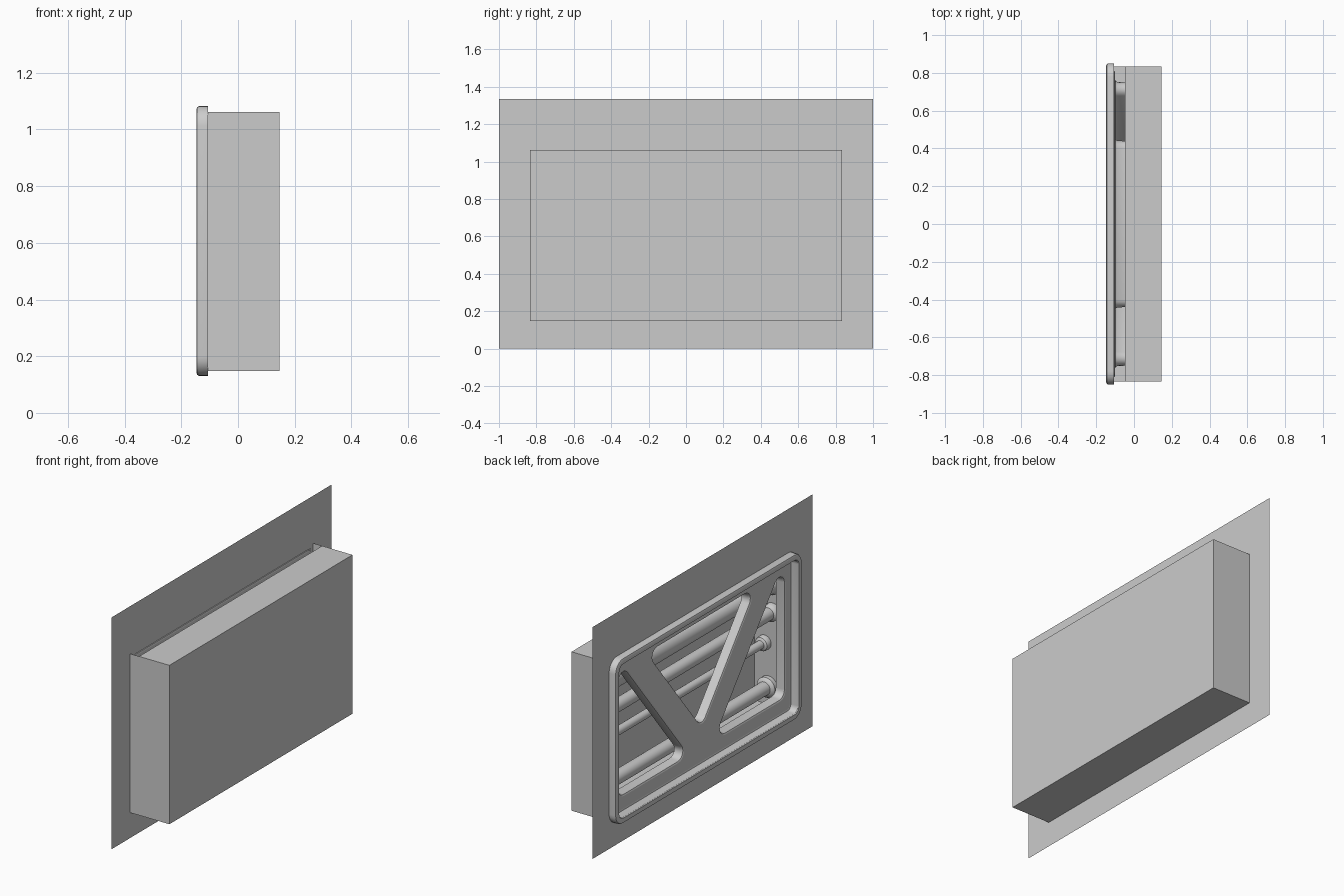
import bpy, bmesh, math
from mathutils import Vector

if "Cube" in bpy.data.objects:
    bpy.data.objects.remove(bpy.data.objects["Cube"])

grey = bpy.data.materials.new("light_grey")
grey.use_nodes = True
COLOUR = (0.6, 0.6, 0.6, 1)
grey.diffuse_color = COLOUR
grey.node_tree.nodes["Principled BSDF"].inputs["Base Color"].default_value = COLOUR

WALL_X, PANEL_X, TOP_X, BACK_X = -0.105, -0.10, -0.047, 0.146


def finish(name, bm, smooth=True):
    """Turn a bmesh into a shaded grey object."""
    mesh = bpy.data.meshes.new(name)
    bm.to_mesh(mesh)
    bm.free()
    mesh.materials.append(grey)
    obj = bpy.data.objects.new(name, mesh)
    bpy.context.collection.objects.link(obj)
    if smooth:
        bpy.ops.object.select_all(action='DESELECT')
        obj.select_set(True)
        bpy.context.view_layer.objects.active = obj
        bpy.ops.object.shade_smooth_by_angle(angle=math.radians(35))


def rounded(core, radius, x, steps=6):
    """Outline of a counter-clockwise y-z polygon grown by a radius."""
    points = []
    for i, corner in enumerate(core):
        here = Vector(corner)
        before = here - Vector(core[i - 1])
        after = Vector(core[(i + 1) % len(core)]) - here
        start = math.atan2(-before.x, before.y)
        turn = (math.atan2(-after.x, after.y) - start) % math.tau
        for k in range(steps + 1):
            a = start + turn * k / steps
            points.append(Vector((x, here.x + radius * math.cos(a),
                                  here.y + radius * math.sin(a))))
    return points


def loft(name, rings, caps=False):
    bm = bmesh.new()
    rows = [[bm.verts.new(p) for p in ring] for ring in rings]
    for a, b in zip(rows, rows[1:]):
        for i in range(len(a)):
            j = (i + 1) % len(a)
            bm.faces.new((a[i], a[j], b[j], b[i]))
    if caps:
        bm.faces.new(rows[0])
        bm.faces.new(rows[-1])
    bmesh.ops.recalc_face_normals(bm, faces=bm.faces)
    finish(name, bm)


def sheet(name, loops):
    """Flat sheet with holes, in the y-z plane."""
    bm = bmesh.new()
    for loop in loops:
        verts = [bm.verts.new(p) for p in loop]
        for i, v in enumerate(verts):
            bm.edges.new((verts[i - 1], v))
    bmesh.ops.triangle_fill(bm, edges=bm.edges[:], use_beauty=True, normal=(-1, 0, 0))
    finish(name, bm, smooth=False)


def rectangle(x, half, low, high):
    return [Vector((x, y, z)) for y, z in
            ((-half, low), (half, low), (half, high), (-half, high))]


# Wall sheet with the housing opening
sheet("wall", [rectangle(WALL_X, 1, 0, 1.335), rectangle(WALL_X, 0.81, 0.17, 1.04)])

# Raised rim around the cover
frame = [(-0.78, 0.2), (0.78, 0.2), (0.78, 1.013), (-0.78, 1.013)]
rim_profile = [(WALL_X, 0.07), (-0.137, 0.07), (-0.144, 0.066), (-0.147, 0.058),
               (-0.147, 0.038), (-0.142, 0.034), (-0.108, 0.032),
               (-0.102, 0.028), (PANEL_X, 0.02)]
loft("cover_rim", [rounded(frame, r, x) for x, r in rim_profile])

# Cover panel with three triangular openings and their inward flanges
left = [(0.71, 0.305), (0.71, 0.92), (0.214, 0.305)]
right = [(-y, z) for y, z in reversed(left)]
middle = [(0, 0.45), (0.4, 0.945), (-0.4, 0.945)]
openings = {"left": left, "right": right, "middle": middle}
sheet("cover_panel", [rounded(frame, 0.02, PANEL_X)]
      + [rounded(core, 0.055, PANEL_X) for core in openings.values()])
flange_profile = [(PANEL_X, 0.055), (-0.097, 0.047), (-0.088, 0.042), (TOP_X, 0.04)]
for side, core in openings.items():
    loft(side + "_opening_flange", [rounded(core, r, x) for x, r in flange_profile])

# Open-fronted housing whose top stops short of the wall
HALF, LOW, HIGH = 0.833, 0.147, 1.062
bm = bmesh.new()
front = [bm.verts.new(p) for p in rectangle(WALL_X, HALF, LOW, HIGH)]
back = [bm.verts.new(p) for p in rectangle(BACK_X, HALF, LOW, HIGH)]
lip = [bm.verts.new((TOP_X, y, HIGH)) for y in (HALF, -HALF)]
bm.faces.new(back)
bm.faces.new((front[0], front[1], back[1], back[0]))
bm.faces.new((front[1], front[2], lip[0], back[2], back[1]))
bm.faces.new((front[0], back[0], back[3], lip[1], front[3]))
bm.faces.new((lip[0], lip[1], back[3], back[2]))
bmesh.ops.recalc_face_normals(bm, faces=bm.faces)
finish("housing", bm, smooth=False)


# Horizontal pipes with a collar at each end
def pipe(name, x, z, radius, collar):
    end = [(0.83, collar), (0.805, collar), (0.797, collar * 0.9), (0.79, radius)]
    profile = end + [(-y, r) for y, r in reversed(end)]
    rings = [[Vector((x + r * math.cos(k * math.tau / 24), y,
                      z + r * math.sin(k * math.tau / 24))) for k in range(24)]
             for y, r in profile]
    loft(name, rings, caps=True)


pipe("bottom_pipe", 0.055, 0.255, 0.038, 0.058)
pipe("thin_pipe", 0.08, 0.5, 0.024, 0.042)
pipe("middle_pipe", 0.03, 0.69, 0.036, 0.05)
pipe("top_pipe", 0.03, 0.86, 0.055, 0.065)
